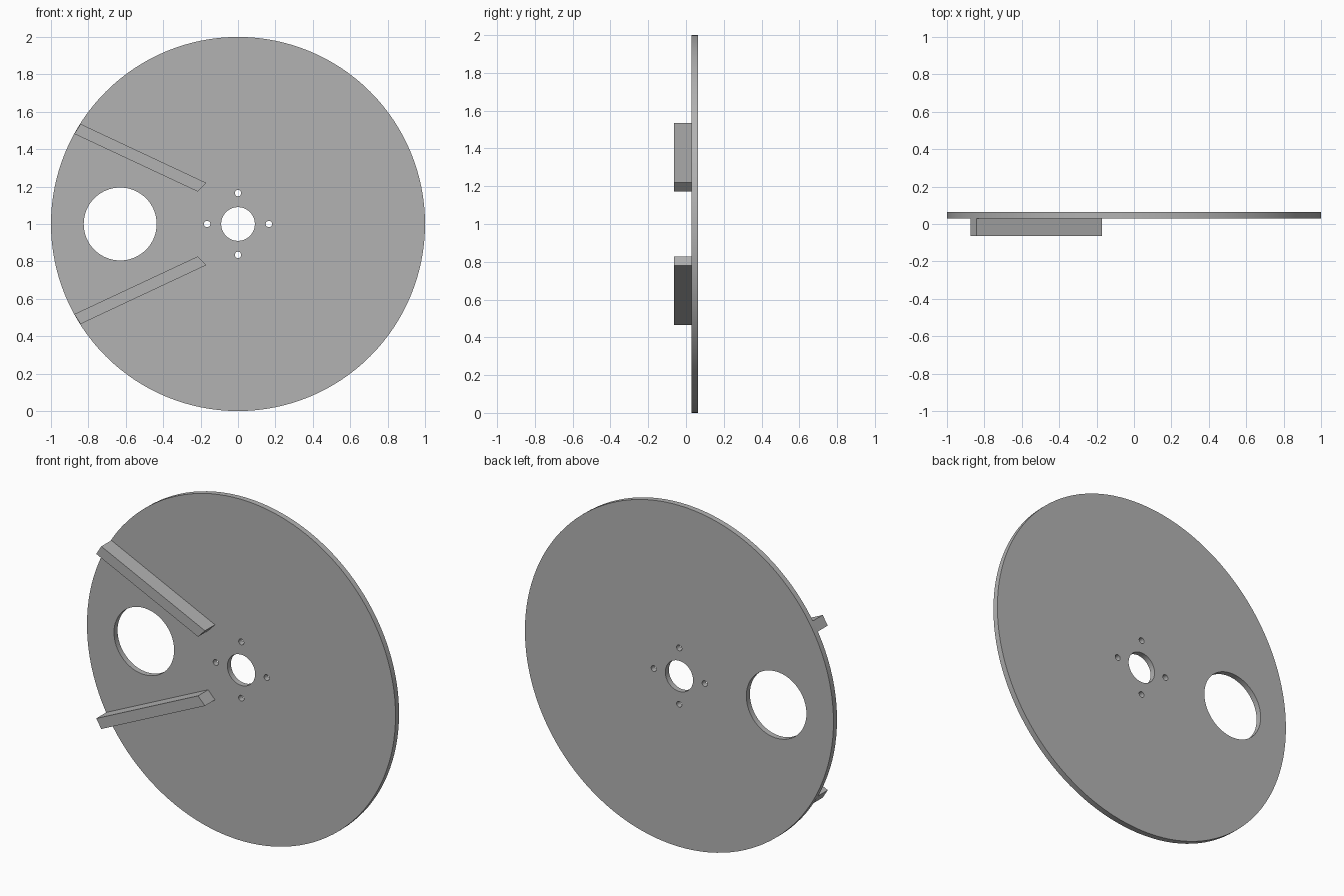
import bpy
import bmesh
from math import pi, sin, cos
from mathutils import Matrix

cube = bpy.data.objects.get("Cube")
if cube:
    bpy.data.objects.remove(cube, do_unlink=True)

BACK, FACE, FRONT = 0.063, 0.03, -0.063   # y of disc back, disc face, rib front
HUB_Z = 1.0

grey = bpy.data.materials.new("plain grey")
grey.use_nodes = True
colour = (0.45, 0.45, 0.45, 1)
grey.diffuse_color = colour
grey.node_tree.nodes["Principled BSDF"].inputs["Base Color"].default_value = colour


def add_object(name, bm):
    mesh = bpy.data.meshes.new(name)
    bmesh.ops.recalc_face_normals(bm, faces=bm.faces)
    bm.to_mesh(mesh)
    bm.free()
    mesh.materials.append(grey)
    obj = bpy.data.objects.new(name, mesh)
    bpy.context.collection.objects.link(obj)
    return obj


def add_cylinder(bm, x, z, radius, y0, y1, sides):
    place = Matrix.Translation((x, (y0 + y1) / 2, z)) @ Matrix.Rotation(pi / 2, 4, "X")
    bmesh.ops.create_cone(bm, cap_ends=True, segments=sides, radius1=radius,
                          radius2=radius, depth=abs(y1 - y0), matrix=place)


# Round plate
bm = bmesh.new()
add_cylinder(bm, 0, HUB_Z, 1, FACE, BACK, 128)
disc = add_object("disc", bm)

# Cutter for the shaft hole, the window and the four bolt holes
bm = bmesh.new()
add_cylinder(bm, 0, HUB_Z, 0.09, -0.2, 0.2, 64)
add_cylinder(bm, -0.63, HUB_Z, 0.195, -0.2, 0.2, 64)
for i in range(4):
    a = i * pi / 2
    add_cylinder(bm, 0.165 * cos(a), HUB_Z + 0.165 * sin(a), 0.017, -0.2, 0.2, 24)
cutter = add_object("hole_cutter", bm)

cut = disc.modifiers.new("holes", "BOOLEAN")
cut.operation = "DIFFERENCE"
cut.solver = "EXACT"
cut.object = cutter
bpy.context.view_layer.objects.active = disc
disc.select_set(True)
bpy.ops.object.modifier_apply(modifier=cut.name)
bpy.data.objects.remove(cutter, do_unlink=True)
bpy.ops.object.shade_smooth_by_angle(angle=pi / 6)

# Two mirrored ribs converging towards the hub
profile = [(-0.842, 0.535), (-0.875, 0.482), (-0.215, 0.173), (-0.17, 0.22)]
for name, side in (("upper_rib", 1), ("lower_rib", -1)):
    bm = bmesh.new()
    base = bm.faces.new([bm.verts.new((x, FACE, HUB_Z + side * z)) for x, z in profile])
    grown = bmesh.ops.extrude_face_region(bm, geom=[base], use_keep_orig=True)
    tip = [v for v in grown["geom"] if isinstance(v, bmesh.types.BMVert)]
    bmesh.ops.translate(bm, verts=tip, vec=(0, FRONT - FACE, 0))
    add_object(name, bm)
